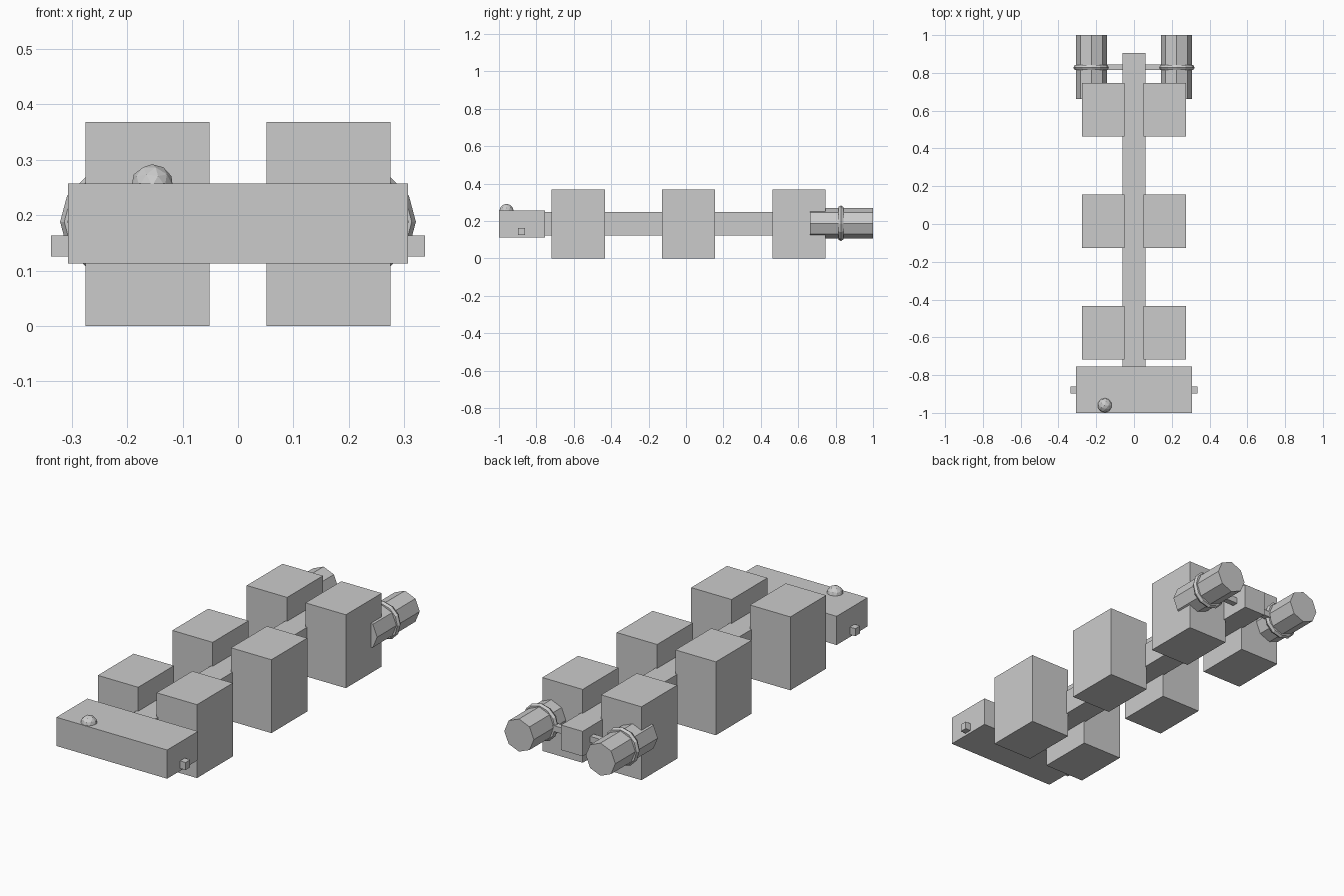
import bpy
from math import pi

if "Cube" in bpy.data.objects:
    bpy.data.objects.remove(bpy.data.objects["Cube"])

ZC = 0.185  # shared centre height


def box(name, x, y, z):
    """Box from (min, max) ranges on each axis."""
    bpy.ops.mesh.primitive_cube_add(
        size=1, location=[(a + b) / 2 for a, b in (x, y, z)])
    ob = bpy.context.object
    ob.name = name
    ob.scale = [b - a for a, b in (x, y, z)]
    bpy.ops.object.transform_apply(location=False, rotation=False, scale=True)
    return ob


# Central spine
box("spine", (-0.06, 0.06), (-0.76, 0.905), (0.123, 0.248))

# Command block at the front
box("head", (-0.307, 0.307), (-1.0, -0.755), (0.113, 0.257))
bpy.ops.mesh.primitive_ico_sphere_add(
    subdivisions=2, radius=0.039, location=(-0.155, -0.96, 0.253))
bpy.context.object.name = "cockpit_dome"

# Strut carrying the engines
box("engine_strut", (-0.2, 0.2), (0.815, 0.845), (0.17, 0.2))

for s, side in ((-1, "left"), (1, "right")):
    # Cargo containers
    for i, y in enumerate((-0.576, 0.014, 0.604)):
        box(f"container_{side}_{i + 1}", sorted((s * 0.051, s * 0.275)),
            (y - 0.142, y + 0.142), (0.0, 0.368))

    # Small side thruster on the head
    box(f"side_thruster_{side}", sorted((s * 0.295, s * 0.337)),
        (-0.897, -0.86), (0.125, 0.163))

    # Octagonal engine with a vertex pointing outwards
    bpy.ops.mesh.primitive_cylinder_add(
        vertices=8, radius=0.082, depth=0.337,
        location=(s * 0.226, 0.8315, ZC + 0.003), rotation=(pi / 2, 0, 0))
    bpy.context.object.name = f"engine_{side}"

    # Ring clamp around the engine
    bpy.ops.mesh.primitive_torus_add(
        major_segments=12, minor_segments=6, major_radius=0.08,
        minor_radius=0.015, location=(s * 0.226, 0.828, ZC + 0.003),
        rotation=(pi / 2, 0, 0))
    bpy.context.object.name = f"engine_ring_{side}"
